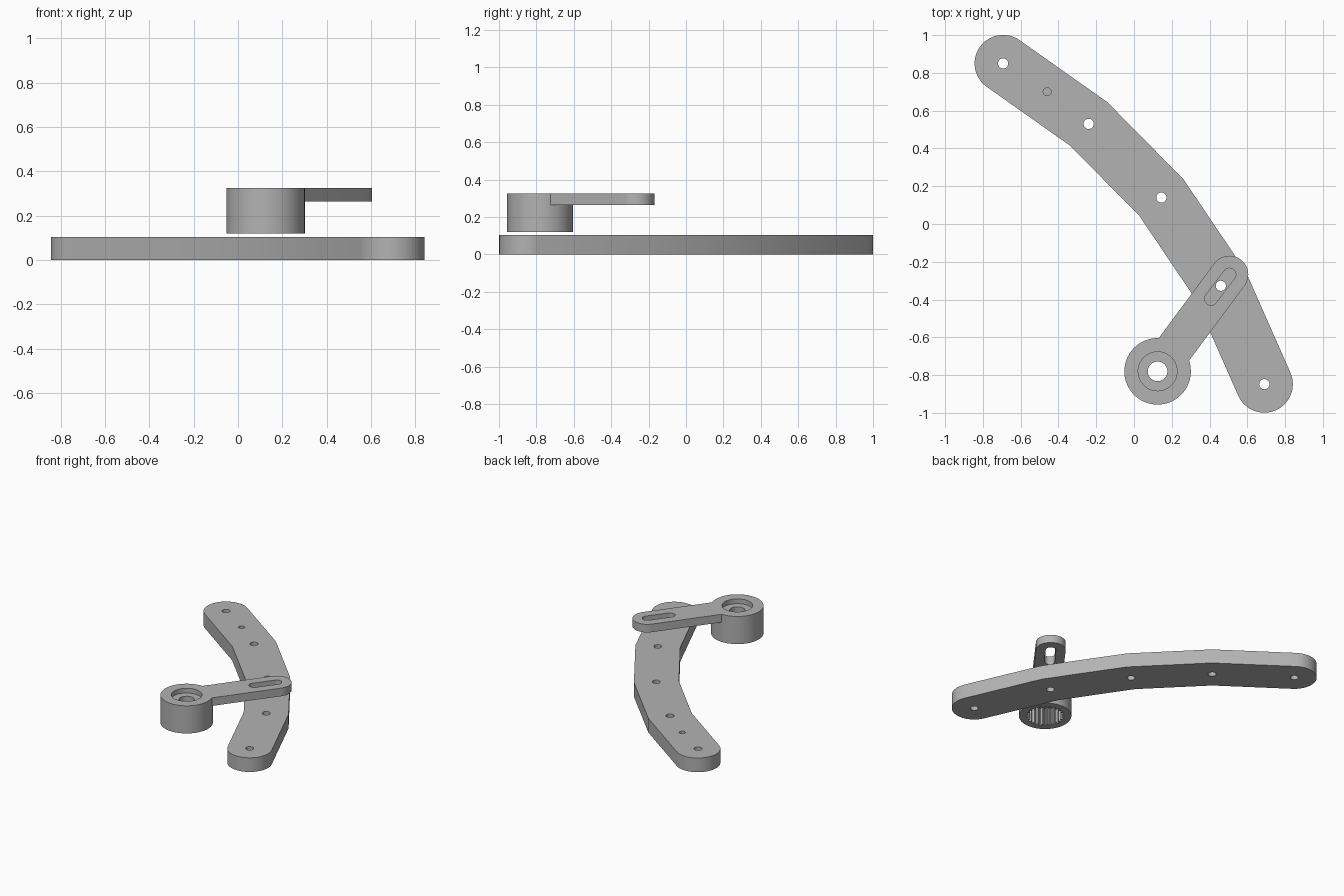
import bpy
import bmesh
from math import pi, cos, sin
from mathutils import Vector

cube = bpy.data.objects.get("Cube")
if cube:
    bpy.data.objects.remove(cube, do_unlink=True)

GREY = (0.45, 0.45, 0.45, 1)
grey = bpy.data.materials.new("plain grey")
grey.use_nodes = True
grey.diffuse_color = GREY
grey.node_tree.nodes["Principled BSDF"].inputs["Base Color"].default_value = GREY


def prism(name, outline, z0, z1):
    """Extrude a counter-clockwise outline from z0 up to z1."""
    bm = bmesh.new()
    base = bm.faces.new([bm.verts.new((p[0], p[1], z0)) for p in outline])
    top = bmesh.ops.extrude_face_region(bm, geom=[base])
    verts = [v for v in top["geom"] if isinstance(v, bmesh.types.BMVert)]
    bmesh.ops.translate(bm, verts=verts, vec=(0, 0, z1 - z0))
    bmesh.ops.recalc_face_normals(bm, faces=bm.faces)
    mesh = bpy.data.meshes.new(name)
    bm.to_mesh(mesh)
    bm.free()
    mesh.materials.append(grey)
    obj = bpy.data.objects.new(name, mesh)
    bpy.context.collection.objects.link(obj)
    return obj


def circle(c, r, n=64):
    return [(c[0] + r * cos(2 * pi * i / n), c[1] + r * sin(2 * pi * i / n)) for i in range(n)]


def side(d):
    return Vector((d.y, -d.x))


def band(path, r, n=24):
    """Outline of constant width around a path, mitred bends and round ends."""
    pts = [Vector(p) for p in path]
    dirs = [(b - a).normalized() for a, b in zip(pts, pts[1:])]
    right, left = [], []
    for p, d0, d1 in zip(pts[1:], dirs, dirs[1:]):
        m = (side(d0) + side(d1)).normalized()
        m *= r / m.dot(side(d0))
        right.append(p + m)
        left.append(p - m)

    def cap(p, d):
        return [p + r * (side(d) * cos(pi * i / n) + d * sin(pi * i / n)) for i in range(n + 1)]

    return right + cap(pts[-1], dirs[-1]) + left[::-1] + cap(pts[0], -dirs[0])


def combine(obj, other, operation):
    mod = obj.modifiers.new(operation.lower(), 'BOOLEAN')
    mod.operation = operation
    mod.solver = 'EXACT'
    mod.object = other
    bpy.context.view_layer.objects.active = obj
    bpy.ops.object.modifier_apply(modifier=mod.name)
    bpy.data.objects.remove(other, do_unlink=True)


def cut(obj, outline, z0, z1):
    combine(obj, prism("cutter", outline, z0, z1), 'DIFFERENCE')


# Bent main arm with five through holes and one blind hole
joints = [(-0.693, 0.85), (-0.24, 0.53), (0.145, 0.14), (0.46, -0.327), (0.69, -0.848)]
arm = prism("bent_arm", band(joints, 0.151), 0, 0.105)
for joint in joints:
    cut(arm, circle(joint, 0.027, 32), -0.1, 0.2)
cut(arm, circle((-0.46, 0.70), 0.021, 32), 0.05, 0.2)

# Lever: round hub joined to a thin slotted bar
hub = (0.125, -0.78)
tip = (0.505, -0.268)
lever = prism("slotted_lever", circle(hub, 0.176, 96), 0.12, 0.325)
combine(lever, prism("bar", band([hub, tip], 0.1), 0.265, 0.325), 'UNION')
cut(lever, band([(0.408, -0.396), tip], 0.034), 0.2, 0.4)

# Hub bore: screw recess on top, screw hole, toothed socket below
cut(lever, circle(hub, 0.103), 0.29, 0.4)
cut(lever, circle(hub, 0.052), 0.0, 0.5)
teeth = 24
socket = []
for i in range(teeth):
    for k, r in enumerate((0.112, 0.13, 0.13, 0.112)):
        a = 2 * pi * (i + k / 4) / teeth
        socket.append((hub[0] + r * cos(a), hub[1] + r * sin(a)))
cut(lever, socket, 0.05, 0.25)

# Smooth round walls, keep hard edges
for obj in (arm, lever):
    bpy.ops.object.select_all(action='DESELECT')
    obj.select_set(True)
    bpy.context.view_layer.objects.active = obj
    bpy.ops.object.shade_smooth_by_angle(angle=0.2)
